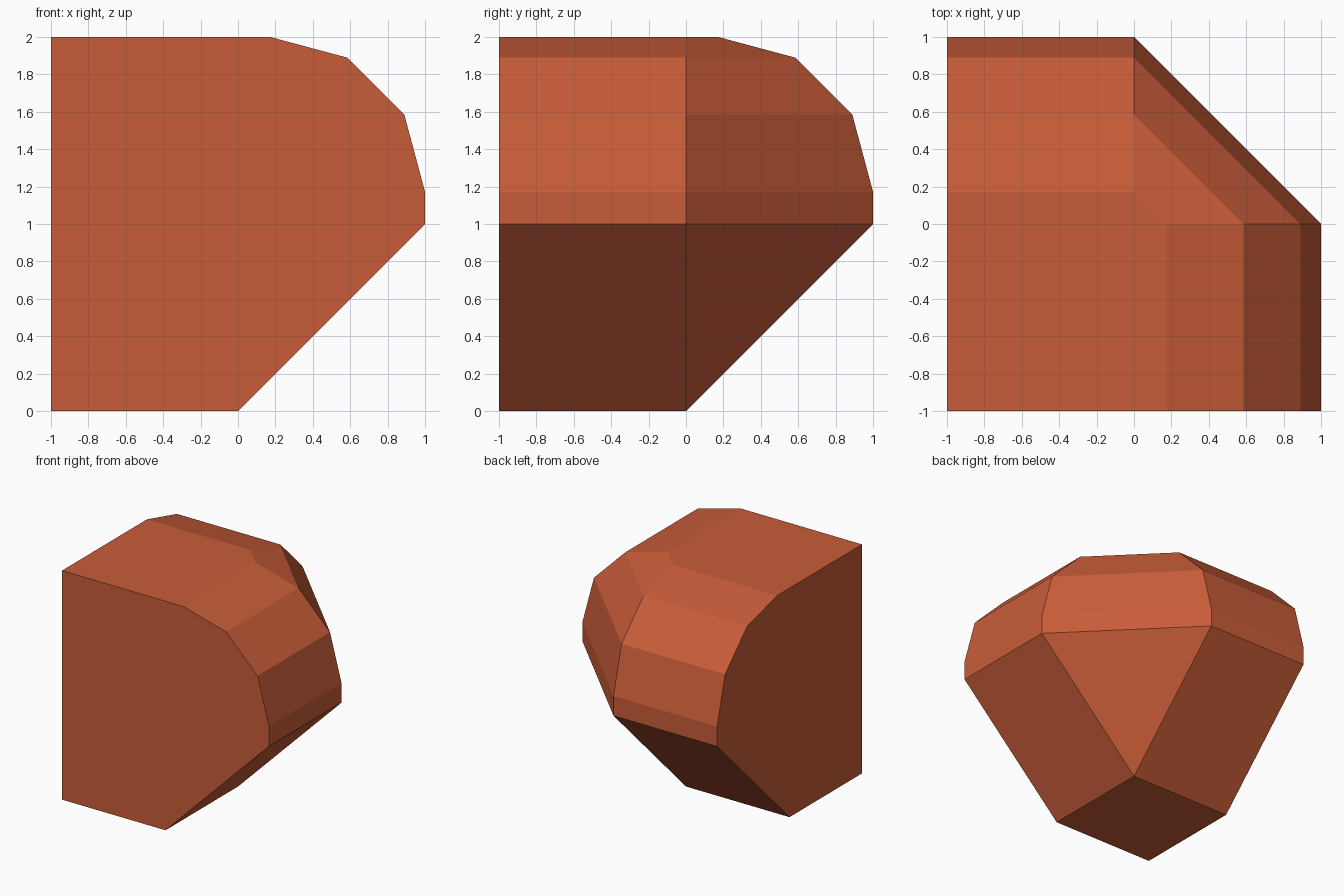
import bpy, bmesh, math

if "Cube" in bpy.data.objects:
    bpy.data.objects.remove(bpy.data.objects["Cube"])

# Terracotta material
mat = bpy.data.materials.new("terracotta")
mat.diffuse_color = (0.578, 0.108, 0.040, 1.0)
mat.use_nodes = True
mat.node_tree.nodes["Principled BSDF"].inputs["Base Color"].default_value = mat.diffuse_color

# Profile as (reach, height): sloped underside, short wall, quarter-round shoulder
R = 2 * math.sqrt(2) - 2
C = 1 - R
profile = [(0.0, 0.0), (1.0, 1.0)]
for i in range(4):
    t = math.radians(30 * i)
    profile.append((C + R * math.cos(t), 1 + C + R * math.sin(t)))


def ring(a):
    """Plan outline at one height: square with the back right corner cut off."""
    return [(-1, -1), (a, -1), (a, 0), (0, a), (-1, a)]


# Stack the outlines and bridge them
bm = bmesh.new()
rings = [[bm.verts.new((x, y, z)) for x, y in ring(a)] for a, z in profile]
for low, high in zip(rings, rings[1:]):
    for i in range(5):
        j = (i + 1) % 5
        bm.faces.new((low[i], low[j], high[j], high[i]))

# Bottom and top caps
bm.faces.new(list(reversed(rings[0])))
bm.faces.new(rings[-1])

# The cut corner shrinks to a point at the bottom; flat walls become single faces
bmesh.ops.remove_doubles(bm, verts=bm.verts, dist=1e-5)
bmesh.ops.dissolve_limit(bm, angle_limit=math.radians(1), verts=bm.verts, edges=bm.edges)
bmesh.ops.recalc_face_normals(bm, faces=bm.faces)

mesh = bpy.data.meshes.new("rounded_corner_block")
bm.to_mesh(mesh)
bm.free()
mesh.materials.append(mat)
block = bpy.data.objects.new("rounded_corner_block", mesh)
bpy.context.collection.objects.link(block)
